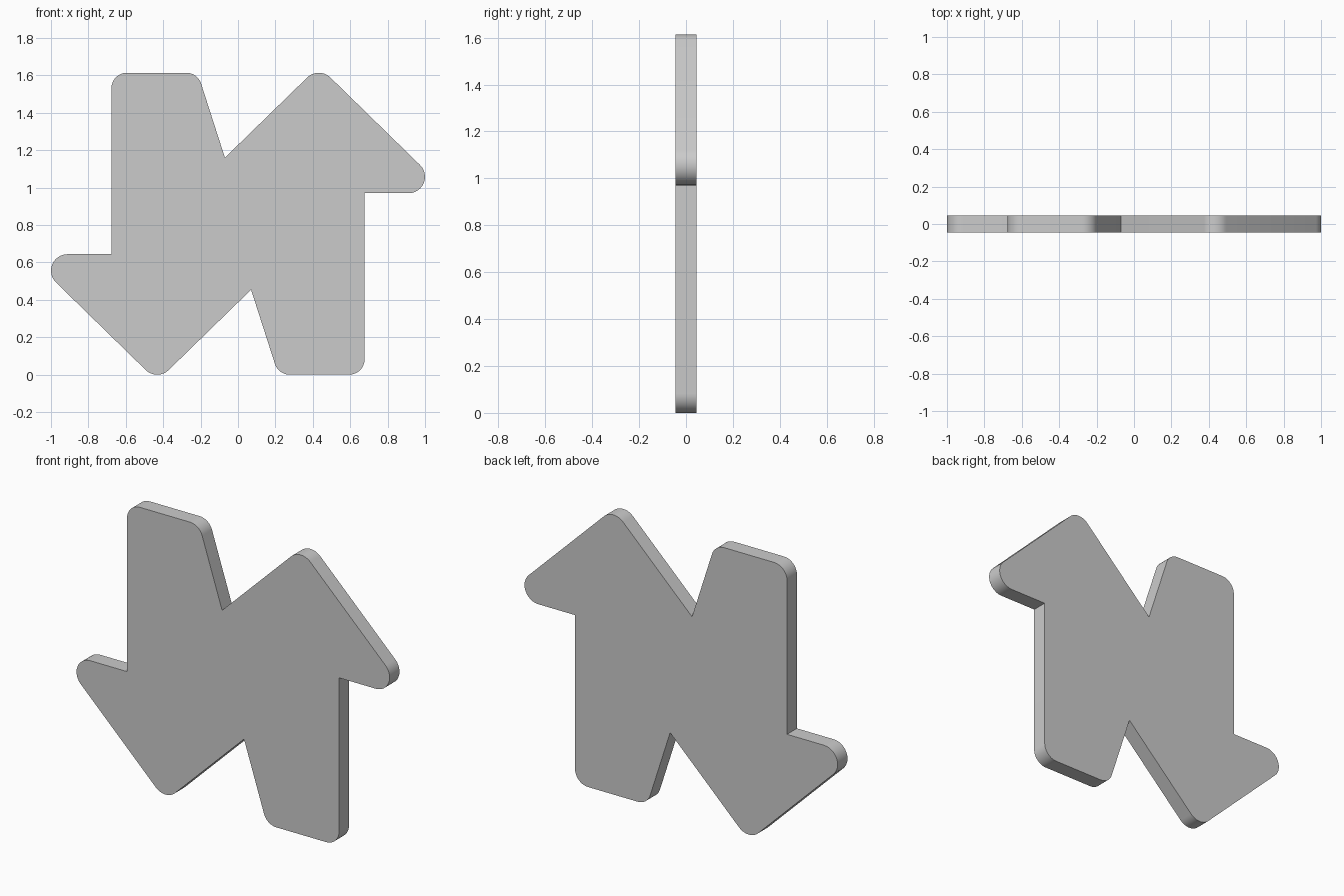
import bpy, bmesh, math
from mathutils import Vector

if "Cube" in bpy.data.objects:
    bpy.data.objects.remove(bpy.data.objects["Cube"])

HEIGHT, DEPTH, STEPS = 1.614, 0.09, 12

# Upper half of the outline: x, z, corner radius (0 = sharp)
half = [(-0.677, 0.644, 0), (-0.677, HEIGHT, 0.083), (-0.216, HEIGHT, 0.083),
        (-0.07, 1.16, 0), (0.432, 1.649, 0.088), (1.128, 0.97, 0.088)]
# Lower half is the upper half turned by 180 degrees
corners = half + [(-x, HEIGHT - z, r) for x, z, r in half]


def rounded(points):
    out = []
    for i, (x, z, r) in enumerate(points):
        p = Vector((x, z))
        if r == 0:
            out.append(p)
            continue
        a = (Vector(points[i - 1][:2]) - p).normalized()
        b = (Vector(points[(i + 1) % len(points)][:2]) - p).normalized()
        inner = a.angle(b)
        centre = p + (a + b).normalized() * (r / math.sin(inner / 2))
        t = r / math.tan(inner / 2)
        va, vb = p + a * t - centre, p + b * t - centre
        sweep = math.pi - inner
        for k in range(STEPS + 1):
            f = k / STEPS
            out.append(centre + (va * math.sin((1 - f) * sweep)
                                 + vb * math.sin(f * sweep)) / math.sin(sweep))
    return out


# Flat double-arrow plate, extruded along y
bm = bmesh.new()
front = bm.faces.new([bm.verts.new((p.x, -DEPTH / 2, p.y)) for p in rounded(corners)])
ext = bmesh.ops.extrude_face_region(bm, geom=[front], use_keep_orig=True)
moved = [g for g in ext["geom"] if isinstance(g, bmesh.types.BMVert)]
bmesh.ops.translate(bm, verts=moved, vec=(0, DEPTH, 0))
bmesh.ops.recalc_face_normals(bm, faces=bm.faces)
mesh = bpy.data.meshes.new("double_arrow_plate")
bm.to_mesh(mesh)
bm.free()

plate = bpy.data.objects.new("double_arrow_plate", mesh)
bpy.context.collection.objects.link(plate)
bpy.context.view_layer.objects.active = plate
plate.select_set(True)
bpy.ops.object.shade_smooth_by_angle(angle=math.radians(30))
